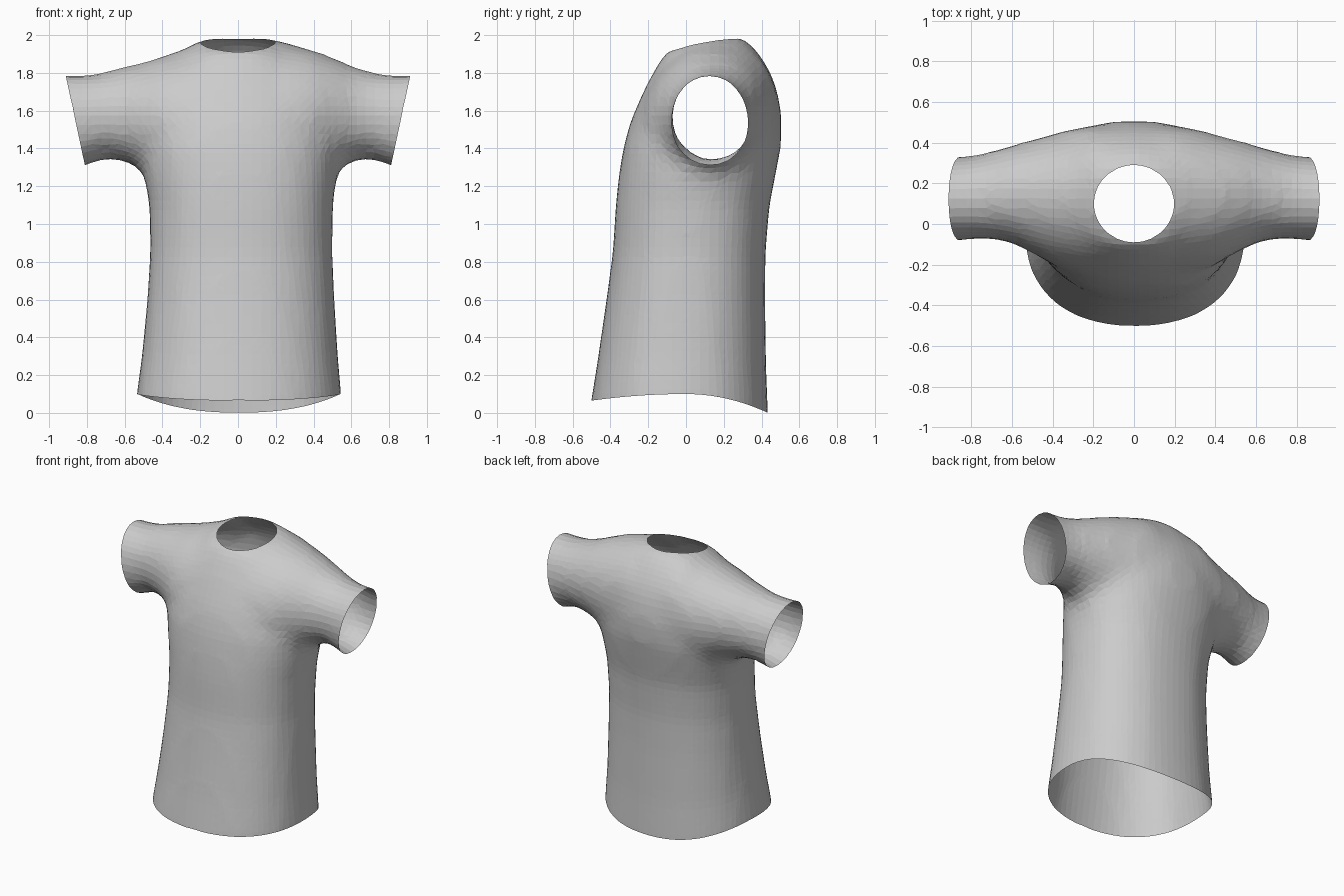
import bpy, bmesh
from math import sin, cos, pi, hypot
from mathutils import Vector

default = bpy.data.objects.get("Cube")
if default:
    bpy.data.objects.remove(default)

SIDES = 40


def curve_point(i, n):
    """Point on a unit superellipse of exponent n."""
    a = 2 * pi * i / SIDES
    c, s = cos(a), sin(a)
    power = lambda v: (1 if v >= 0 else -1) * abs(v) ** (2 / n)
    return power(c), power(s)


def loft(bm, rings):
    """Closed tube through a list of rings."""
    rows = [[bm.verts.new(p) for p in ring] for ring in rings]
    for a, b in zip(rows, rows[1:]):
        for i in range(SIDES):
            j = (i + 1) % SIDES
            bm.faces.new((a[i], a[j], b[j], b[i]))
    bm.faces.new(rows[0])
    bm.faces.new(rows[-1])


def torso_ring(x_mid, half_width, y_front, z_front, y_back, z_back):
    ring = []
    for i in range(SIDES):
        u, v = curve_point(i, 2.3)
        t = (v + 1) / 2
        ring.append((x_mid + half_width * u,
                     y_front + (y_back - y_front) * t,
                     z_front + (z_back - z_front) * t))
    return ring


def sleeve_ring(x, y_front, y_back, z_low, z_high):
    lean = 0.2 * max(0, 1 - abs(x) / 0.7)
    ring = []
    for i in range(SIDES):
        u, v = curve_point(i, 2)
        dz = v * (z_high - z_low) / 2
        ring.append((x,
                     (y_front + y_back) / 2 + u * (y_back - y_front) / 2 + lean * dz,
                     (z_low + z_high) / 2 + dz))
    return ring


bm = bmesh.new()

# Torso: middle x, half width, front y and z, back y and z
torso = [
    (0.0, 0.555, -0.525, -0.1, 0.44, -0.1),
    (0.005, 0.543, -0.503, 0.1, 0.435, 0.1),
    (0.01, 0.52, -0.468, 0.3, 0.425, 0.3),
    (0.015, 0.497, -0.422, 0.6, 0.42, 0.6),
    (0.017, 0.483, -0.388, 0.85, 0.422, 0.85),
    (0.017, 0.487, -0.373, 1.1, 0.443, 1.1),
    (0.012, 0.51, -0.357, 1.25, 0.473, 1.25),
    (0.005, 0.53, -0.334, 1.4, 0.502, 1.4),
    (0.0, 0.51, -0.292, 1.55, 0.508, 1.55),
    (0.0, 0.46, -0.227, 1.7, 0.488, 1.7),
    (0.0, 0.38, -0.165, 1.82, 0.44, 1.82),
    (0.0, 0.3, -0.128, 1.88, 0.375, 1.92),
    (0.0, 0.21, -0.09, 1.93, 0.285, 2.005),
]
loft(bm, [torso_ring(*row) for row in torso])

# Shoulders and sleeves: x, front y, back y, underside z, top z
half = [
    (0.0, -0.27, 0.475, 1.08, 1.955),
    (0.2, -0.255, 0.48, 1.1, 1.975),
    (0.3, -0.235, 0.467, 1.15, 1.95),
    (0.4, -0.2, 0.442, 1.22, 1.92),
    (0.5, -0.145, 0.415, 1.29, 1.885),
    (0.6, -0.095, 0.388, 1.33, 1.84),
    (0.7, -0.073, 0.358, 1.345, 1.807),
    (0.8, -0.078, 0.337, 1.31, 1.79),
    (0.9, -0.088, 0.33, 1.265, 1.79),
    (1.05, -0.1, 0.335, 1.22, 1.805),
]
# The right shoulder hangs a little lower than the left
mirrored = [(-x, f, b, low, high - (0.03 if 0.25 < x < 0.55 else 0))
            for x, f, b, low, high in half[:0:-1]]
loft(bm, [sleeve_ring(*row) for row in mirrored + half])
bmesh.ops.recalc_face_normals(bm, faces=bm.faces)

mesh = bpy.data.meshes.new("shirt")
bm.to_mesh(mesh)
bm.free()
shirt = bpy.data.objects.new("shirt", mesh)
bpy.context.scene.collection.objects.link(shirt)

# Merge torso and sleeves into one even skin with soft armpits
remesh = shirt.modifiers.new("merge", "REMESH")
remesh.mode = "VOXEL"
remesh.voxel_size = 0.05
soften = shirt.modifiers.new("soften", "SMOOTH")
soften.factor = 0.5
soften.iterations = 6

bpy.context.view_layer.update()
bm = bmesh.new()
bm.from_object(shirt, bpy.context.evaluated_depsgraph_get())
shirt.modifiers.clear()


def cut_open(point, normal):
    bmesh.ops.bisect_plane(bm, geom=bm.verts[:] + bm.edges[:] + bm.faces[:],
                           dist=0.004, plane_co=Vector(point),
                           plane_no=Vector(normal).normalized(), clear_outer=True)


# Open hem and slanted sleeve ends
cut_open((0, 0, 0.1), (0, 0, -1))
for side in (-1, 1):
    cut_open((side * 0.915, 0, 1.8), (side * 0.49, 0, -0.105))

# Curve the hem down at front and back
for v in bm.verts:
    if v.co.z < 0.6:
        drop = (0.14 if v.co.y < 0 else 0.53) * v.co.y ** 2
        v.co.z -= drop * (1 - (v.co.z - 0.1) / 0.5)

# Neck opening: slice the skin along an oval and remove the cap inside it
NECK_X, NECK_Y, NECK_MID = 0.197, 0.19, 0.1


def neck_radius(p):
    return hypot(p.x / NECK_X, (p.y - NECK_MID) / NECK_Y)


bmesh.ops.triangulate(bm, faces=bm.faces[:])
rim = []
for e in [e for e in bm.edges if min(v.co.z for v in e.verts) > 1.7]:
    start, end = e.verts
    ra, rb = neck_radius(start.co), neck_radius(end.co)
    if (ra - 1) * (rb - 1) < 0:
        v = bmesh.utils.edge_split(e, start, (1 - ra) / (rb - ra))[1]
        r = neck_radius(v.co)
        v.co.x /= r
        v.co.y = NECK_MID + (v.co.y - NECK_MID) / r
        rim.append(v)
bmesh.ops.connect_verts(bm, verts=rim)
cap = [f for f in bm.faces
       if all(v.co.z > 1.7 and neck_radius(v.co) < 1.0001 for v in f.verts)]
bmesh.ops.delete(bm, geom=cap, context="FACES")

bmesh.ops.triangulate(bm, faces=bm.faces[:])
for f in bm.faces:
    f.smooth = False
bm.to_mesh(mesh)
bm.free()

# Plain grey cloth
cloth = bpy.data.materials.new("grey cloth")
cloth.use_nodes = True
colour = (0.6, 0.6, 0.6, 1)
cloth.diffuse_color = colour
cloth.node_tree.nodes["Principled BSDF"].inputs["Base Color"].default_value = colour
mesh.materials.clear()
mesh.materials.append(cloth)
